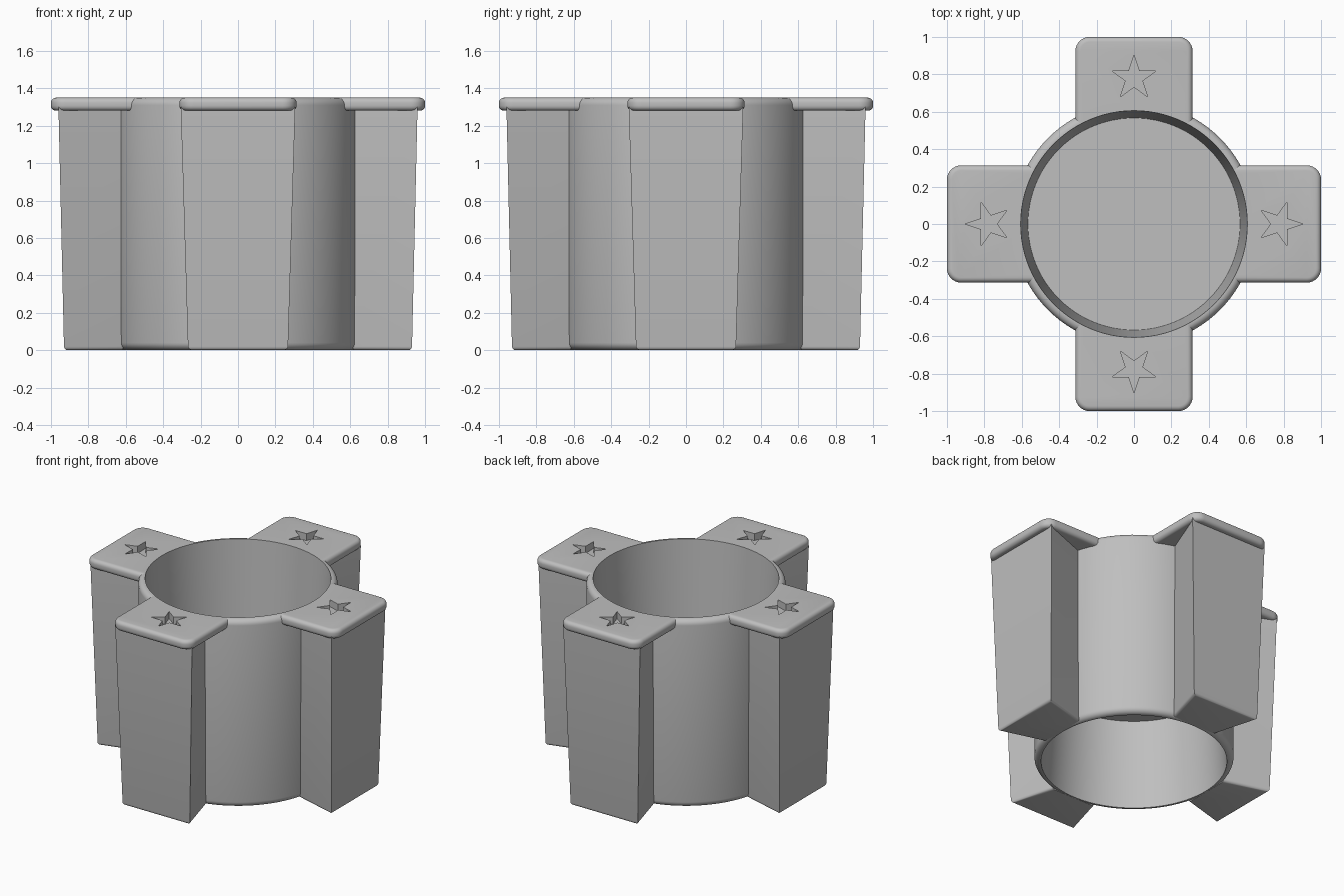
import bpy, bmesh
from math import sin, cos, pi, radians
from mathutils import Matrix, Vector

if "Cube" in bpy.data.objects:
    bpy.data.objects.remove(bpy.data.objects["Cube"])

HEIGHT = 1.35
grey = bpy.data.materials.new("plain_grey")
grey.use_nodes = True
grey.diffuse_color = (0.52, 0.52, 0.52, 1)
grey.node_tree.nodes["Principled BSDF"].inputs["Base Color"].default_value = grey.diffuse_color


def add_object(name, bm):
    bmesh.ops.recalc_face_normals(bm, faces=bm.faces)
    mesh = bpy.data.meshes.new(name)
    bm.to_mesh(mesh)
    bm.free()
    mesh.materials.append(grey)
    obj = bpy.data.objects.new(name, mesh)
    bpy.context.collection.objects.link(obj)
    return obj


def activate(obj):
    bpy.ops.object.select_all(action="DESELECT")
    obj.select_set(True)
    bpy.context.view_layer.objects.active = obj


def smooth(obj):
    activate(obj)
    bpy.ops.object.shade_smooth_by_angle(angle=radians(35))


def prism(bm, bottom, top):
    """Solid between two matching outlines."""
    low = [bm.verts.new(p) for p in bottom]
    high = [bm.verts.new(p) for p in top]
    bm.faces.new(low)
    bm.faces.new(high)
    for i in range(len(low)):
        j = (i + 1) % len(low)
        bm.faces.new((low[i], low[j], high[j], high[i]))


def cut(obj, cutter):
    mod = obj.modifiers.new("cut", "BOOLEAN")
    mod.operation = "DIFFERENCE"
    mod.solver = "EXACT"
    mod.object = cutter
    activate(obj)
    bpy.ops.object.modifier_apply(modifier=mod.name)
    bpy.data.objects.remove(cutter)


def four_around(obj, part):
    """Repeat a part built on the back side around the vertical axis."""
    for i, side in enumerate(("back", "right", "front", "left")):
        copy = obj if i == 0 else bpy.data.objects.new(part, obj.data)
        if i:
            bpy.context.collection.objects.link(copy)
        copy.name = f"{side}_{part}"
        copy.rotation_euler.z = i * pi / 2


# Round body: tapered cavity above and below a middle floor, rounded rims
R, FILLET, STEPS = 0.65, 0.04, 6
arc = [(R - FILLET + FILLET * sin(a), FILLET - FILLET * cos(a))
       for a in (i * pi / 2 / STEPS for i in range(STEPS + 1))]
profile = [(0, 0.63), (0.567, 0.63), (0.606, 0)] + arc
profile += [(r, HEIGHT - z) for r, z in reversed(arc)]
profile += [(0.606, HEIGHT), (0.567, 0.71), (0, 0.71)]
bm = bmesh.new()
verts = [bm.verts.new((r, 0, z)) for r, z in profile]
edges = [bm.edges.new(pair) for pair in zip(verts, verts[1:])]
bmesh.ops.spin(bm, geom=verts + edges, cent=(0, 0, 0), axis=(0, 0, 1),
               angle=2 * pi, steps=96, use_duplicate=False)
bmesh.ops.remove_doubles(bm, verts=bm.verts, dist=0.0005)
smooth(add_object("round_body", bm))


# Dovetail arms, wider outward and upward
def trapezoid(outer, half_outer, half_inner, z):
    return [(-half_inner, 0.615, z), (half_inner, 0.615, z),
            (half_outer, outer, z), (-half_outer, outer, z)]


bm = bmesh.new()
prism(bm, trapezoid(0.93, 0.267, 0.178, 0), trapezoid(0.96, 0.306, 0.172, 1.3))
foot = [e for e in bm.edges if all(v.co.z < 0.01 for v in e.verts)
        and any(v.co.y > 0.7 for v in e.verts)]
bmesh.ops.bevel(bm, geom=foot, offset=0.02, segments=4, profile=0.5, affect="EDGES")
arm = add_object("arm", bm)
smooth(arm)
four_around(arm, "arm")

# Cap plate with rounded corners and rounded rim
bm = bmesh.new()
bmesh.ops.create_cube(bm, size=1, matrix=Matrix.Translation((0, 0.7, 1.315))
                      @ Matrix.Diagonal((0.626, 0.6, 0.07, 1)))
corners = [e for e in bm.edges if all(v.co.y > 0.9 for v in e.verts)
           and e.verts[0].co.x * e.verts[1].co.x > 0]
bmesh.ops.bevel(bm, geom=corners, offset=0.075, segments=8, profile=0.5, affect="EDGES")
rim = [e for e in bm.edges if abs(e.verts[0].co.z - e.verts[1].co.z) < 0.01
       and any(v.co.y > 0.5 for v in e.verts)]
bmesh.ops.bevel(bm, geom=rim, offset=0.027, segments=5, profile=0.5, affect="EDGES")
cap = add_object("cap", bm)

# Clear the round opening from the cap
bm = bmesh.new()
bmesh.ops.create_cone(bm, cap_ends=True, segments=96, radius1=0.609, radius2=0.609,
                      depth=1, matrix=Matrix.Translation((0, 0, HEIGHT)))
opening = add_object("opening_cutter", bm)
opening.hide_render = True
cut(cap, opening)


# Star recess pointing outward
def star(z):
    points = []
    for i in range(10):
        r = 0.047 if i % 2 else 0.124
        points.append(Vector((r * sin(i * pi / 5), 0.78 + r * cos(i * pi / 5), z)))
    return points


bm = bmesh.new()
prism(bm, star(HEIGHT - 0.05), star(HEIGHT + 0.1))
star_cutter = add_object("star_cutter", bm)
star_cutter.hide_render = True
cut(cap, star_cutter)
smooth(cap)
four_around(cap, "cap")
